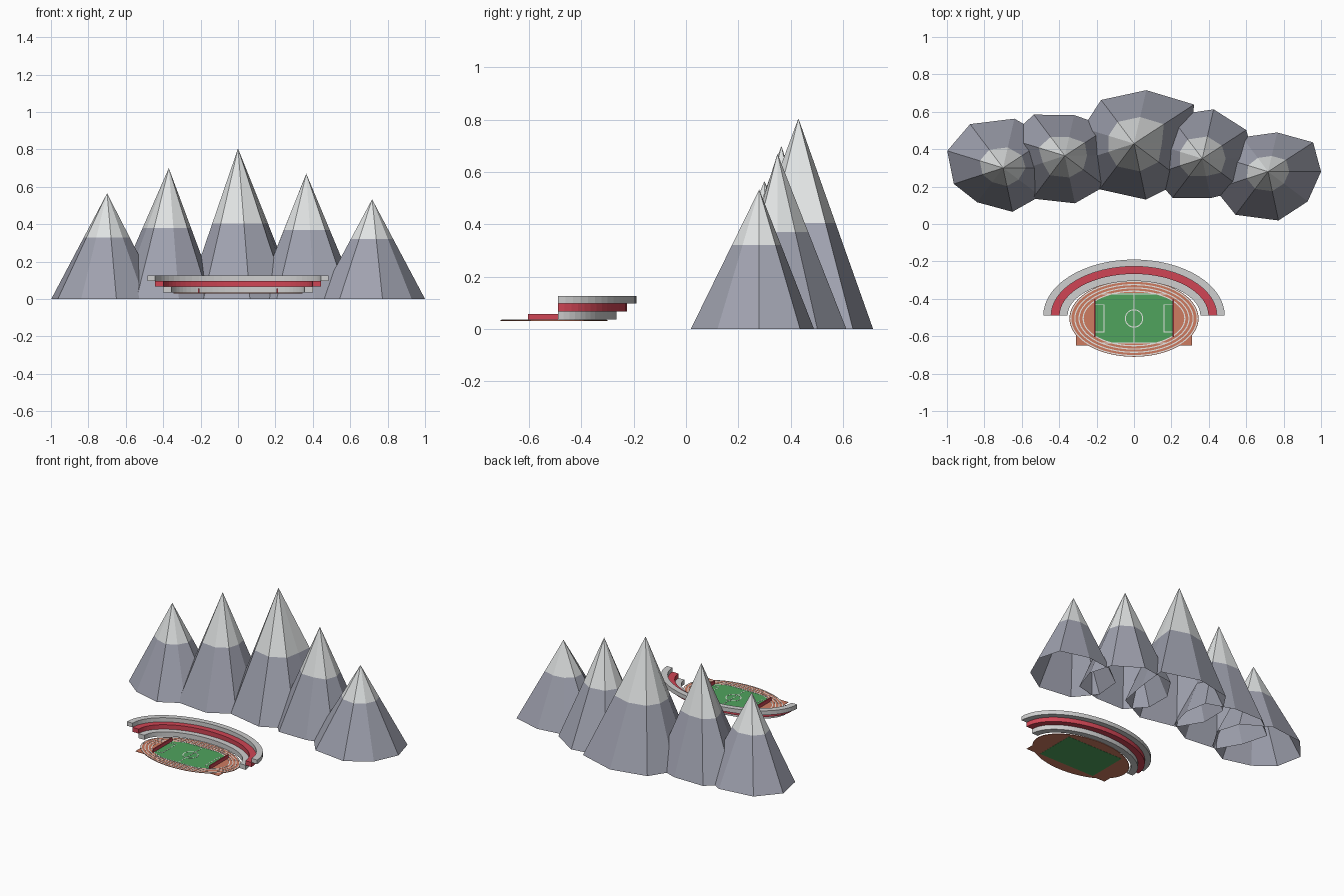
import bpy, bmesh
from math import sin, cos, pi, radians

cube = bpy.data.objects.get("Cube")
if cube:
    bpy.data.objects.remove(cube, do_unlink=True)


def material(name, rgb):
    m = bpy.data.materials.new(name)
    m.use_nodes = True
    m.diffuse_color = (*rgb, 1)
    m.node_tree.nodes["Principled BSDF"].inputs["Base Color"].default_value = (*rgb, 1)
    return m


rock = material("rock grey", (0.35, 0.36, 0.43))
snow = material("snow white", (0.75, 0.77, 0.77))
concrete = material("concrete grey", (0.62, 0.62, 0.62))
red = material("seat red", (0.63, 0.06, 0.09))
clay = material("track clay", (0.62, 0.2, 0.12))
grass = material("grass green", (0.08, 0.37, 0.11))
white = material("line white", (0.8, 0.8, 0.78))

CY = -0.505      # middle of the field
TOP = 0.034      # track surface


def finish(name, bm, *mats):
    bmesh.ops.recalc_face_normals(bm, faces=bm.faces)
    me = bpy.data.meshes.new(name)
    bm.to_mesh(me)
    bm.free()
    for m in mats:
        me.materials.append(m)
    ob = bpy.data.objects.new(name, me)
    bpy.context.collection.objects.link(ob)
    return ob


def plate(name, pts, z0, z1, mat):
    """Extruded flat outline."""
    bm = bmesh.new()
    face = bm.faces.new([bm.verts.new((x, y, z0)) for x, y in pts])
    up = bmesh.ops.extrude_face_region(bm, geom=[face])["geom"]
    bmesh.ops.translate(bm, vec=(0, 0, z1 - z0),
                        verts=[v for v in up if isinstance(v, bmesh.types.BMVert)])
    return finish(name, bm, mat)


def box(name, x0, x1, y0, y1, z0, z1, mat):
    return plate(name, [(x0, y0), (x1, y0), (x1, y1), (x0, y1)], z0, z1, mat)


def band(name, cy, outer, inner, z0, z1, mat, sweep=2 * pi, n=64):
    """Elliptical band with a rectangular section, closed or partial."""
    bm = bmesh.new()
    closed = sweep > 6
    rows = []
    for i in range(n if closed else n + 1):
        a = sweep * i / n
        rows.append([bm.verts.new((r[0] * cos(a), cy + r[1] * sin(a), z))
                     for r, z in ((outer, z0), (outer, z1), (inner, z1), (inner, z0))])
    for i in range(n):
        p, q = rows[i], rows[(i + 1) % len(rows)]
        for k in range(4):
            j = (k + 1) % 4
            bm.faces.new((p[k], q[k], q[j], p[j]))
    if not closed:
        bm.faces.new(rows[0])
        bm.faces.new(rows[-1])
    return finish(name, bm, mat)


# Mountains: hollow nine-sided cones with a snow cap
ANGLES = (0, 33, 77, 127, 163, 198, 233, 282, 323)


def mountain(name, x, y, height, snowline, radii):
    bm = bmesh.new()
    apex = bm.verts.new((x, y, height))
    t = 1 - snowline / height
    low, mid = [], []
    for a, r in zip(ANGLES, radii):
        dx, dy = r * cos(radians(a)), r * sin(radians(a))
        low.append(bm.verts.new((x + dx, y + dy, 0)))
        mid.append(bm.verts.new((x + dx * t, y + dy * t, snowline)))
    for i in range(len(low)):
        j = (i + 1) % len(low)
        bm.faces.new((low[i], low[j], mid[j], mid[i]))
        bm.faces.new((mid[i], mid[j], apex)).material_index = 1
    finish(name, bm, rock, snow)


mountain("mountain_far_right", -0.70, 0.30, 0.565, 0.33,
         (.29, .29, .27, .293, .312, .277, .23, .24, .25))
mountain("mountain_right", -0.37, 0.365, 0.70, 0.38,
         (.26, .28, .223, .275, .32, .27, .287, .26, .27))
mountain("mountain_centre", 0, 0.43, 0.805, 0.405,
         (.30, .383, .293, .292, .286, .29, .306, .306, .33))
mountain("mountain_left", 0.365, 0.35, 0.67, 0.37,
         (.28, .28, .27, .286, .28, .28, .263, .216, .28))
mountain("mountain_far_left", 0.717, 0.28, 0.533, 0.32,
         (.283, .287, .215, .23, .28, .30, .289, .267, .265))

# Running track with its front corner slab
oval = [(0.345 * cos(2 * pi * i / 64), CY + 0.205 * sin(2 * pi * i / 64)) for i in range(64)]
plate("track", oval, 0.0305, TOP, clay)
box("track_front_slab", -0.31, 0.31, -0.65, CY, 0.031, TOP - 0.001, clay)
for i in range(4):
    rx, ry = 0.272 + 0.022 * i, 0.146 + 0.0175 * i
    band("lane_line", CY, (rx + .003, ry + .003), (rx - .003, ry - .003),
         TOP - .001, TOP + .001, white)

# Grass field, clipped to the inner oval on top
box("field_base", -0.21, 0.21, CY - .137, CY + .137, 0.0295, 0.032, grass)
field = [(max(-.21, min(.21, .27 * cos(2 * pi * i / 96))),
          CY + max(-.135, min(.135, .142 * sin(2 * pi * i / 96)))) for i in range(96)]
field = [p for i, p in enumerate(field) if abs(p[0]) < .21 or p != field[i - 1]]
plate("field", field, TOP - .001, TOP + .001, grass)

# Field markings
L0, L1 = TOP, TOP + 0.002
band("centre_circle", CY, (.049, .049), (.044, .044), L0, L1, white, n=32)
box("halfway_line", -.002, .002, CY - .135, CY + .135, L0, L1, white)
for s in (-1, 1):
    box("touch_line", -.17, .17, CY + s * .131 - .002, CY + s * .131 + .002, L0, L1, white)
    box("penalty_line", s * .16 - .002, s * .16 + .002, CY - .075, CY + .075, L0, L1, white)
    for t in (-1, 1):
        y = CY + t * .073
        box("penalty_side", min(s * .16, s * .205), max(s * .16, s * .205),
            y - .002, y + .002, L0, L1, white)
    # Red barrier at each end of the field
    box("end_barrier", s * .21 - .004, s * .21 + .004, CY - .1, CY + .1, TOP, 0.057, red)

# Three stepped tiers of the curved stand
tiers = (("stand_lower", (.40, .225), (.355, .185), .036, .067, concrete),
         ("stand_seats", (.445, .265), (.398, .223), .067, .097, red),
         ("stand_upper", (.485, .30), (.443, .263), .097, .125, concrete))
for name, outer, inner, z0, z1, mat in tiers:
    band(name, -0.49, outer, inner, z0, z1, mat, sweep=pi, n=32)
